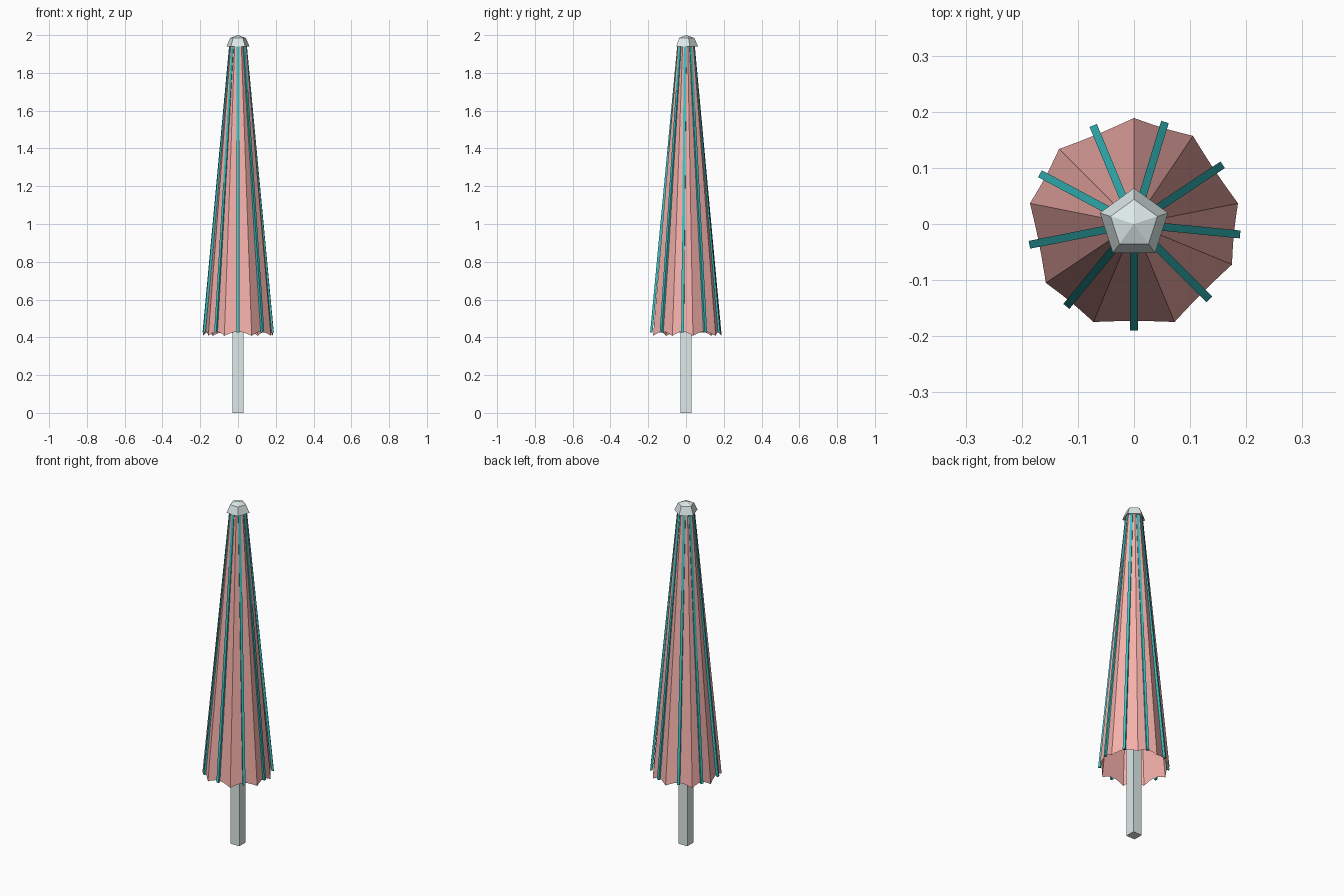
import bpy, bmesh
from math import radians, cos, sin, pi
from mathutils import Vector

if "Cube" in bpy.data.objects:
    bpy.data.objects.remove(bpy.data.objects["Cube"])


def material(name, rgb):
    m = bpy.data.materials.new(name)
    m.diffuse_color = (*rgb, 1)
    m.use_nodes = True
    m.node_tree.nodes["Principled BSDF"].inputs["Base Color"].default_value = m.diffuse_color
    return m


def build(name, verts, faces, mat):
    me = bpy.data.meshes.new(name)
    me.from_pydata(verts, [], faces)
    bm = bmesh.new()
    bm.from_mesh(me)
    bmesh.ops.recalc_face_normals(bm, faces=bm.faces)
    bm.to_mesh(me)
    bm.free()
    me.materials.append(mat)
    ob = bpy.data.objects.new(name, me)
    bpy.context.collection.objects.link(ob)
    return ob


def polar(r, a, z):
    return Vector((r * cos(a), r * sin(a), z))


fabric = material("fabric", (0.92, 0.44, 0.41))
teal = material("rib_teal", (0.04, 0.56, 0.57))
pale = material("pale_metal", (0.73, 0.82, 0.82))

# Pole
h = 0.029
sq = [(-h, -h), (h, -h), (h, h), (-h, h)]
build("pole", [(x, y, z) for z in (0, 1.96) for x, y in sq],
      [(0, 1, 2, 3), (4, 5, 6, 7)] + [(i, (i + 1) % 4, 4 + (i + 1) % 4, 4 + i) for i in range(4)], pale)

# Pentagonal cap
ang = [pi / 2 + i * 2 * pi / 5 for i in range(5)]
cap = [polar(r, a, z) for r, z in ((0.064, 1.94), (0.044, 1.985)) for a in ang] + [(0, 0, 2)]
faces = [(0, 1, 2, 3, 4)]
for i in range(5):
    j = (i + 1) % 5
    faces += [(i, j, 5 + j, 5 + i), (5 + i, 5 + j, 10)]
build("cap", cap, faces, pale)

# Folded canopy: flat panels between creases, scalloped lower hem
creases = [radians(11.25 * j) for j in (1, 5, 8, 12, 15, 19, 22, 26, 30)]
panels = list(zip(creases, creases[1:] + [creases[0] + 2 * pi]))
STEPS = 6
R_LOW, R_TOP, Z_LOW, Z_TOP = 0.189, 0.046, 0.408, 1.95
verts = []
for a, b in panels:
    for s in range(STEPS):
        t = s / STEPS
        z = Z_LOW + 0.022 * sin(pi * t)
        r = R_LOW + (R_TOP - R_LOW) * (z - Z_LOW) / (Z_TOP - Z_LOW)
        verts += [polar(r, a, z).lerp(polar(r, b, z), t),
                  polar(R_TOP, a, Z_TOP).lerp(polar(R_TOP, b, Z_TOP), t)]
n = len(verts)
build("canopy", verts, [(i, (i + 2) % n, (i + 3) % n, i + 1) for i in range(0, n, 2)], fabric)

# Ribs down the middle of each panel
w = 0.007
for k, (a, b) in enumerate(panels):
    m = (a + b) / 2
    side = Vector((-sin(m), cos(m), 0)) * w
    v = []
    for r, z in ((0.190, 0.425), (0.046, 1.95)):
        for dr, s in ((0, -1), (0, 1), (-0.013, 1), (-0.013, -1)):
            v.append(polar(r + dr, m, z) + side * s)
    build(f"rib_{k + 1}", v, [(0, 1, 2, 3), (4, 5, 6, 7)] +
          [(i, (i + 1) % 4, 4 + (i + 1) % 4, 4 + i) for i in range(4)], teal)
